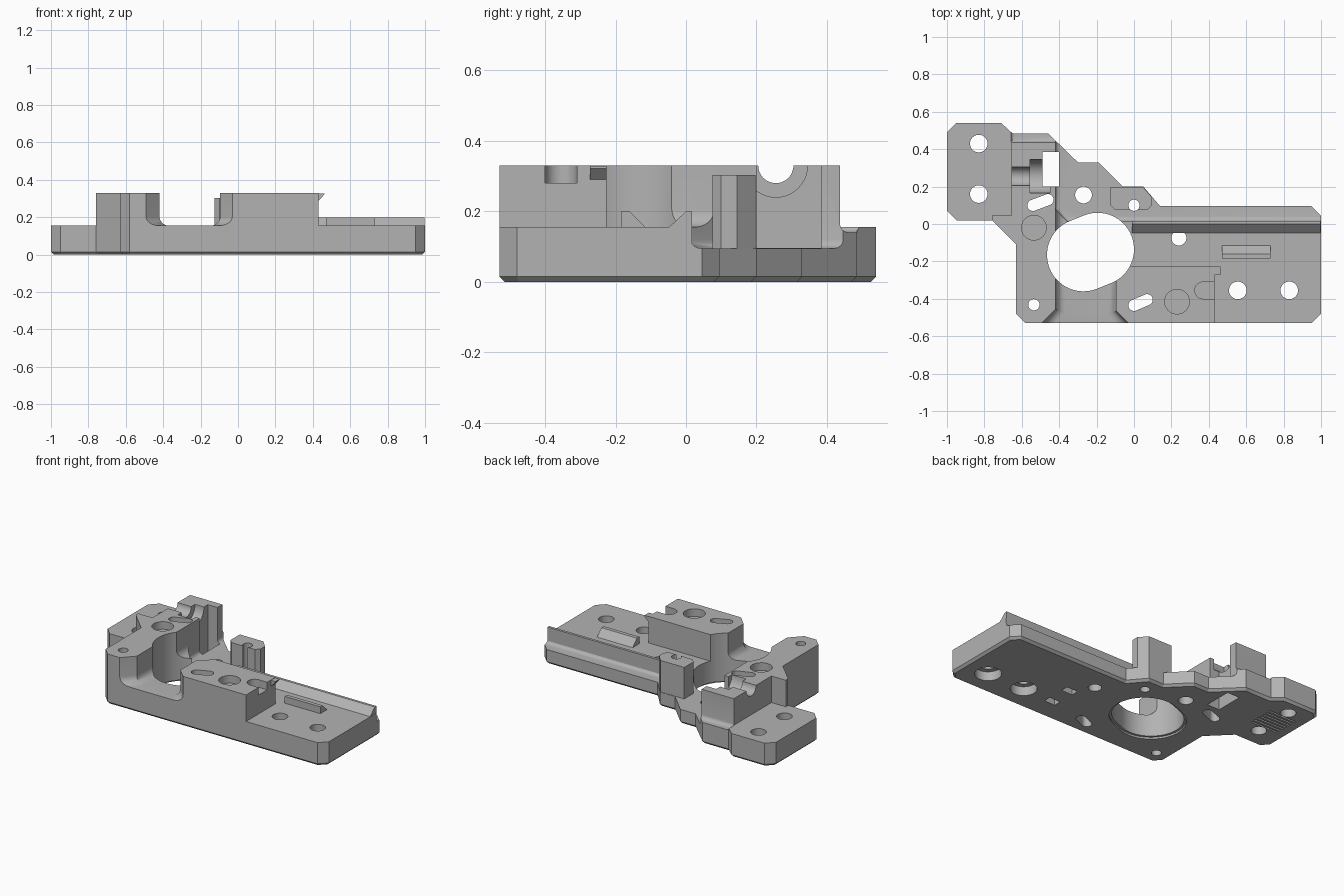
import bpy, bmesh, math
from mathutils import Matrix

cube = bpy.data.objects.get("Cube")
if cube:
    bpy.data.objects.remove(cube)

metal = bpy.data.materials.new("grey metal")
metal.use_nodes = True
GREY = (0.45, 0.45, 0.45, 1)
metal.diffuse_color = GREY
metal.node_tree.nodes["Principled BSDF"].inputs["Base Color"].default_value = GREY


def prism(name, pts, z0, z1, bevel=0, segments=1, turn=None):
    """Extrude an outline upward; optionally bevel its bottom rim."""
    bm = bmesh.new()
    base = bm.faces.new([bm.verts.new((x, y, z0)) for x, y in pts])
    top = bmesh.ops.extrude_face_region(bm, geom=[base])["geom"]
    for v in top:
        if isinstance(v, bmesh.types.BMVert):
            v.co.z = z1
    bmesh.ops.recalc_face_normals(bm, faces=bm.faces[:])
    if bevel:
        rim = [e for e in bm.edges if all(abs(v.co.z - z0) < 1e-5 for v in e.verts)]
        bmesh.ops.bevel(bm, geom=rim, offset=bevel, segments=segments,
                        profile=0.5, affect='EDGES')
    if turn:
        bm.transform(turn)
    bmesh.ops.recalc_face_normals(bm, faces=bm.faces[:])
    mesh = bpy.data.meshes.new(name)
    bm.to_mesh(mesh)
    bm.free()
    mesh.materials.append(metal)
    obj = bpy.data.objects.new(name, mesh)
    bpy.context.collection.objects.link(obj)
    return obj


def rect(x0, x1, y0, y1):
    return [(x0, y0), (x1, y0), (x1, y1), (x0, y1)]


def slot(p, q, r, n=20):
    """Outline of two equal circles joined by straight sides."""
    a = math.atan2(q[1] - p[1], q[0] - p[0])
    pts = []
    for c, start in ((q, a - math.pi / 2), (p, a + math.pi / 2)):
        for i in range(n + 1):
            t = start + math.pi * i / n
            pts.append((c[0] + r * math.cos(t), c[1] + r * math.sin(t)))
    return pts


def disc(x, y, r, n=40):
    return [(x + r * math.cos(math.tau * i / n), y + r * math.sin(math.tau * i / n))
            for i in range(n)]


def cut(obj, cutter):
    mod = obj.modifiers.new("cut", 'BOOLEAN')
    mod.operation = 'DIFFERENCE'
    mod.solver = 'EXACT'
    mod.object = cutter
    bpy.context.view_layer.objects.active = obj
    bpy.ops.object.modifier_apply(modifier=mod.name)
    bpy.data.objects.remove(cutter)


def carve(pts, z0, z1=0.5, bevel=0, segments=1, turn=None):
    cut(body, prism("cutter", pts, z0, z1, bevel, segments, turn))


# Maps an outline in (y, z) extruded along x
ALONG_X = Matrix(((0, 0, 1, 0), (1, 0, 0, 0), (0, 1, 0, 0), (0, 0, 0, 1)))
TOP = 0.33

# Main body: full-height plan outline
plan = [(-0.95, 0.54), (-0.71, 0.54), (-0.65, 0.485), (-0.46, 0.485), (-0.30, 0.33),
        (-0.19, 0.33), (-0.06, 0.2), (0.05, 0.2), (0.14, 0.095), (0.95, 0.095),
        (1, 0.045), (1, -0.48), (0.95, -0.53), (-0.58, -0.53), (-0.63, -0.48),
        (-0.63, -0.11), (-0.76, 0.02), (-0.95, 0.02), (-1, 0.07), (-1, 0.49)]
body = prism("machined_body", plan[::-1], 0, TOP, 0.015)

# Stepped floors: central valley, tail deck, rear shelf, mounting pad, rear ledge
carve([(-0.56, -0.6), (-0.42, -0.455), (-0.42, 0.1), (-0.095, 0.1),
       (-0.095, -0.465), (0.04, -0.6)], 0.155, bevel=0.05, segments=6)
carve([(-0.2, -0.225), (0.43, -0.225), (0.43, -0.6), (1.1, -0.6), (1.1, 0.05),
       (-0.2, 0.05)], 0.155)
carve([(-0.42, 0.6), (-0.42, 0.08), (-0.36, 0.015), (1.1, 0.015), (1.1, 0.6)],
      0.095, bevel=0.025, segments=4)
carve([(-1.1, 0.6), (-1.1, -0.1), (-0.76, -0.1), (-0.76, 0.045), (-0.655, 0.045),
       (-0.655, 0.6)], 0.155)
carve(rect(-0.66, -0.38, 0.437, 0.6), 0.14, bevel=0.025, segments=4)

# Shaft seat: through pocket, narrow groove, wide groove
carve(rect(-0.49, -0.4, 0.2, 0.385), -0.1)
carve(disc(0.255, TOP, 0.05), -0.7, -0.5, turn=ALONG_X)
carve(disc(0.255, TOP, 0.09), -0.555, -0.45, turn=ALONG_X)

# Main opening with a bottom chamfer
P, Q = (-0.27, -0.165), (-0.195, -0.135)
carve(slot(P, Q, 0.195, 32), -0.1)
carve(slot(P, Q, 0.21, 32), -0.1, 0.012)

# Through holes and angled slots
for x, y, r in ((-0.83, 0.43, 0.047), (-0.83, 0.16, 0.047), (-0.27, 0.155, 0.045),
                (0.24, -0.075, 0.04), (0.555, -0.355, 0.047), (0.83, -0.355, 0.047),
                (-0.535, -0.432, 0.03)):
    carve(disc(x, y, r), -0.1)
carve(slot((-0.54, 0.1), (-0.46, 0.13), 0.03), -0.1)
carve(slot((0, -0.435), (0.07, -0.405), 0.03), -0.1)

# Blind round recesses and the open notch on the upper faces
for x, y in ((-0.535, -0.02), (0.23, -0.415)):
    carve(disc(x, y, 0.066), 0.28)
carve(slot((0.37, -0.355), (0.5, -0.355), 0.045), 0.28)

# Underside: counterbores, small pockets and vent grooves
for x in (0.555, 0.83):
    carve(disc(x, -0.355, 0.08), -0.1, 0.06)
for y in (-0.36, -0.2):
    carve(rect(0.29, 0.37, y - 0.025, y + 0.025), -0.1, 0.04)
for i in range(7):
    y = 0.215 + 0.027 * i
    carve(rect(-0.93, -0.73, y - 0.006, y + 0.006), -0.1, 0.012)

# Rear post, pierced by a pin hole
post = prism("rear_post", [(-0.125, 0.1), (-0.1, 0.075), (0.07, 0.075), (0.095, 0.1),
                           (0.095, 0.145), (0.048, 0.197), (-0.06, 0.197),
                           (-0.125, 0.197)], 0.04, 0.303)
for part in (post, body):
    cut(part, prism("cutter", disc(0, 0.1, 0.03), -0.1, 0.5))

# Guide rail along the tail and short wedge rib on the deck
prism("guide_rail", [(-0.048, 0.15), (0.017, 0.1), (0.017, 0.2), (0, 0.2),
                     (-0.048, 0.155)], -0.01, 0.998, turn=ALONG_X)
prism("deck_wedge", [(-0.185, 0.15), (-0.115, 0.15), (-0.115, 0.155), (-0.16, 0.2),
                     (-0.185, 0.2)], 0.47, 0.73, turn=ALONG_X)

# Small hook at the rear corner of the front block
FRONT = Matrix(((1, 0, 0, 0), (0, 0, 1, 0), (0, 1, 0, 0), (0, 0, 0, 1)))
prism("corner_hook", [(0.42, 0.29), (0.432, 0.29), (0.462, 0.322), (0.462, 0.328),
                      (0.42, 0.328)], -0.272, -0.226, turn=FRONT)

# Smooth round walls, crisp corners
for obj in bpy.context.view_layer.objects:
    obj.select_set(obj.type == 'MESH' and obj.data.materials[:1] == [metal])
bpy.context.view_layer.objects.active = body
bpy.ops.object.shade_smooth_by_angle(angle=math.radians(30))
